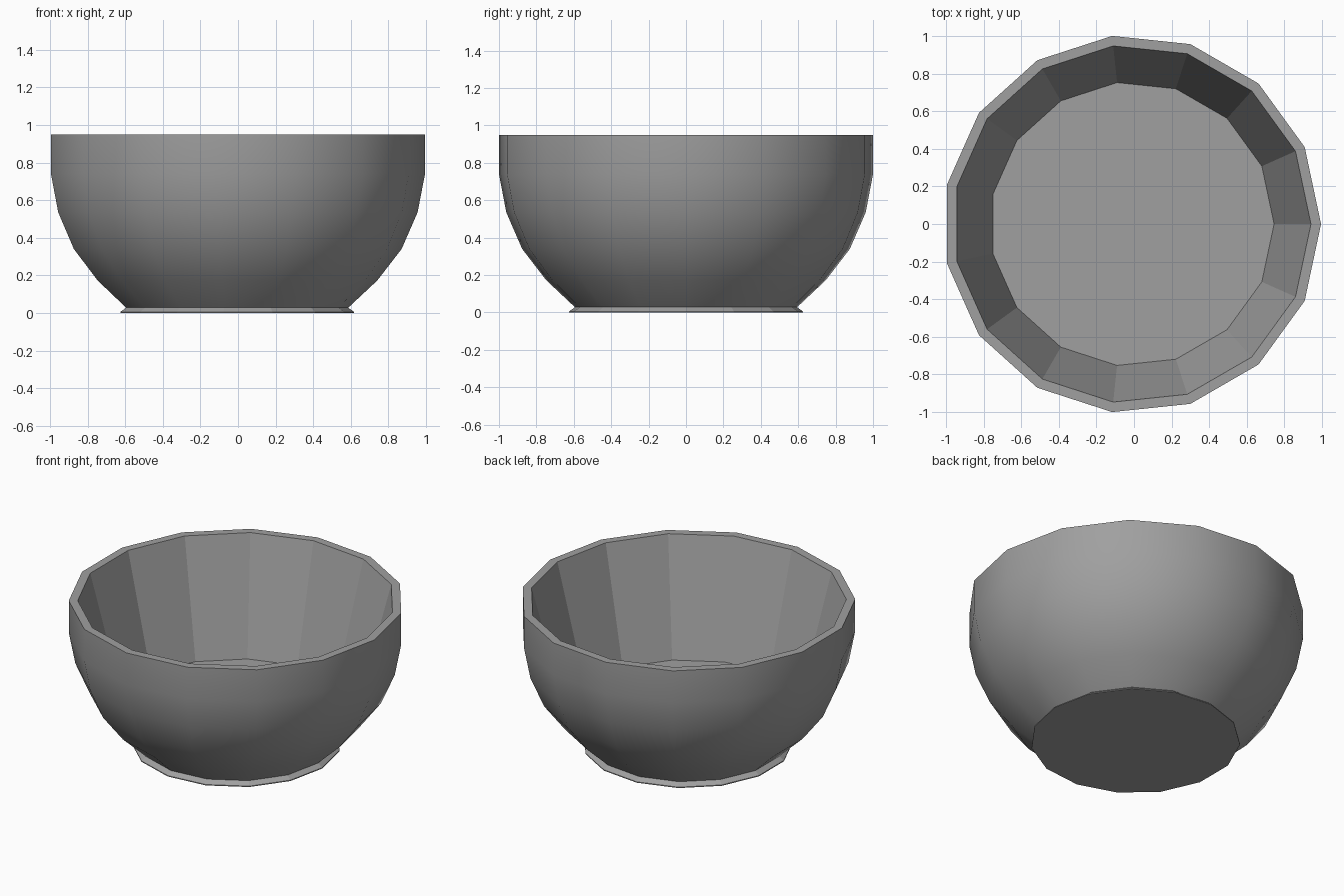
import bpy, bmesh
from math import cos, sin, tau

cube = bpy.data.objects.get("Cube")
if cube:
    bpy.data.objects.remove(cube)

SIDES = 15
SHIFT = -0.011  # centres the odd-sided outline

clay = bpy.data.materials.new("grey_clay")
clay.use_nodes = True
GREY = (0.35, 0.35, 0.35, 1)
clay.diffuse_color = GREY
clay.node_tree.nodes["Principled BSDF"].inputs["Base Color"].default_value = GREY

# Outline as (radius, height): foot, curved outside, rim, inner wall
FOOT = [(0.628, 0), (0.628, 0.006), (0.597, 0.028)]
OUTSIDE = [(0.751, 0.172), (0.881, 0.34), (0.966, 0.535), (1.0055, 0.74), (1.0055, 0.95)]
INSIDE = [(0.952, 0.95), (0.756, 0.205)]
profile = FOOT + OUTSIDE + INSIDE

bm = bmesh.new()
rings = [[bm.verts.new((r * cos(tau * i / SIDES) + SHIFT, r * sin(tau * i / SIDES), z))
          for i in range(SIDES)] for r, z in profile]

# Join the rings, smoothing only the curved outside
curve_start, rim = len(FOOT) - 1, len(FOOT) + len(OUTSIDE) - 1
for k, (low, high) in enumerate(zip(rings, rings[1:])):
    for i in range(SIDES):
        j = (i + 1) % SIDES
        face = bm.faces.new((low[i], low[j], high[j], high[i]))
        face.smooth = curve_start <= k < rim

# Base and inner floor
bm.faces.new(rings[0][::-1])
bm.faces.new(rings[-1])

# Crisp creases at the rim and the foot
for ring in (rings[curve_start], rings[rim]):
    for i in range(SIDES):
        bm.edges.get((ring[i], ring[(i + 1) % SIDES])).smooth = False

mesh = bpy.data.meshes.new("bowl")
bm.to_mesh(mesh)
bm.free()
mesh.materials.append(clay)
bowl = bpy.data.objects.new("bowl", mesh)
bpy.context.collection.objects.link(bowl)
